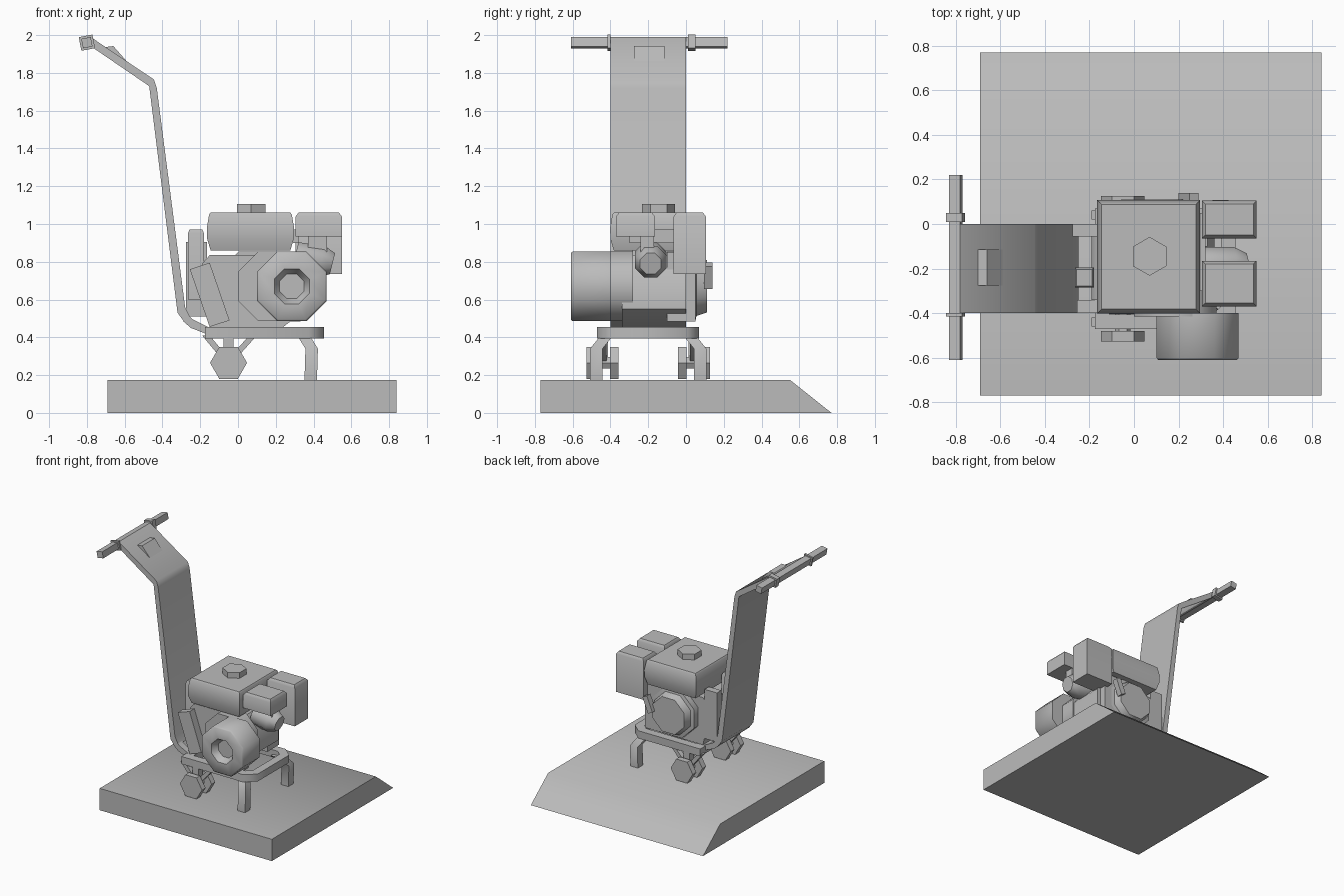
import bpy, bmesh, math
from mathutils import Vector

cube = bpy.data.objects.get("Cube")
if cube:
    bpy.data.objects.remove(cube)

GREY = (0.5, 0.5, 0.5, 1)
grey = bpy.data.materials.new("plain_grey")
grey.use_nodes = True
grey.diffuse_color = GREY
grey.node_tree.nodes["Principled BSDF"].inputs["Base Color"].default_value = GREY

MID = -0.2  # machine's own centre line in y


def loft(name, rings):
    """Skin a list of equal-length rings and cap both ends."""
    bm = bmesh.new()
    loops = [[bm.verts.new(p) for p in ring] for ring in rings]
    n = len(loops[0])
    for a, b in zip(loops, loops[1:]):
        for i in range(n):
            j = (i + 1) % n
            bm.faces.new((a[i], a[j], b[j], b[i]))
    bm.faces.new(loops[0][::-1])
    bm.faces.new(loops[-1])
    bmesh.ops.recalc_face_normals(bm, faces=bm.faces)
    mesh = bpy.data.meshes.new(name)
    bm.to_mesh(mesh)
    bm.free()
    mesh.materials.append(grey)
    ob = bpy.data.objects.new(name, mesh)
    bpy.context.collection.objects.link(ob)
    bpy.ops.object.select_all(action='DESELECT')
    ob.select_set(True)
    bpy.context.view_layer.objects.active = ob
    bpy.ops.object.shade_smooth_by_angle(angle=math.radians(50))
    return ob


def side_prism(name, pts, y0, y1):
    return loft(name, [[(x, y, z) for x, z in pts] for y in (y0, y1)])


def plan_prism(name, pts, z0, z1):
    return loft(name, [[(x, y, z) for x, y in pts] for z in (z0, z1)])


def box(name, x0, x1, y0, y1, z0, z1):
    return plan_prism(name, [(x0, y0), (x1, y0), (x1, y1), (x0, y1)], z0, z1)


def soft_box(name, x0, x1, y0, y1, levels):
    """Box whose sides step in by an amount at each (height, inset) level."""
    return loft(name, [[(x0 + d, y0 + d, z), (x1 - d, y0 + d, z),
                        (x1 - d, y1 - d, z), (x0 + d, y1 - d, z)] for z, d in levels])


def polygon(cx, cy, r, n, turn=0.0):
    return [(cx + r * math.cos(math.tau * (i + turn) / n),
             cy + r * math.sin(math.tau * (i + turn) / n)) for i in range(n)]


def turned(name, cx, cz, steps, n=8, turn=0.5):
    """Regular-sided body along y from (y, radius) steps."""
    return loft(name, [[(x, y, z) for x, z in polygon(cx, cz, r, n, turn)]
                       for y, r in steps])


def strut(name, points, w):
    """Square bar with level sections through the given points."""
    return loft(name, [[(x - w, y - w, z), (x + w, y - w, z),
                        (x + w, y + w, z), (x - w, y + w, z)] for x, y, z in points])


# Ground slab with a ramped rear edge
loft("ground_slab", [[(x, -0.77, 0), (x, 0.77, 0), (x, 0.55, 0.175), (x, -0.77, 0.175)]
                     for x in (-0.69, 0.84)])

# Bent handle plate and the two arms that tie it to the frame
side_prism("handle_plate", [(-0.80, 1.955), (-0.47, 1.73), (-0.32, 0.53), (-0.28, 0.475),
                            (-0.25, 0.50), (-0.28, 0.56), (-0.43, 1.72), (-0.445, 1.765),
                            (-0.78, 1.99)], -0.4, 0)
for side, y in (("front", -0.4), ("back", -0.055)):
    side_prism(side + "_handle_arm", [(-0.29, 0.485), (-0.25, 0.45), (-0.16, 0.415),
                                      (-0.16, 0.455), (-0.24, 0.495), (-0.26, 0.515)],
               y, y + 0.055)
side_prism("handle_control", [(-0.715, 1.935), (-0.66, 1.942), (-0.575, 1.845)], -0.275, -0.115)

# Cross grip with collars
TILT = 0.62
side_prism("cross_grip", polygon(-0.80, 1.96, 0.036, 4, TILT), -0.61, 0.22)
for side, y in (("front", -0.415), ("back", 0.01)):
    side_prism(side + "_grip_collar", polygon(-0.80, 1.96, 0.052, 4, TILT),
               y, y + (0.015 if side == "front" else 0.04))

# Engine frame: U-shaped rail with a cross bar
outer = [(-0.175, -0.27), (0.375, -0.27), (0.455, -0.2)]
inner = [(-0.175, -0.205), (0.35, -0.205), (0.39, -0.17)]


def mirrored(half):
    return [(x, MID + y) for x, y in half] + [(x, MID - y) for x, y in half[::-1]]


plan_prism("frame_rail", mirrored(outer) + mirrored(inner)[::-1], 0.395, 0.455)
box("frame_cross_bar", -0.175, -0.11, -0.41, 0.01, 0.395, 0.455)

# Legs, twin wheels and wheel struts on both sides
for side, s in (("front", -1), ("back", 1)):
    strut(side + "_leg", [(0.385, MID + s * 0.275, 0.175), (0.39, MID + s * 0.275, 0.34),
                          (0.34, MID + s * 0.21, 0.42)], 0.033)
    for label, off in (("inner", 0.18), ("outer", 0.303)):
        y = MID + s * off
        turned(f"{side}_{label}_wheel", -0.05, 0.265,
               [(y - 0.023, 0.098), (y + 0.023, 0.098)], 6, 0)
    y = MID + s * 0.24
    turned(side + "_axle", -0.05, 0.265, [(y - 0.05, 0.035), (y + 0.05, 0.035)], 6, 0)
    strut(side + "_wheel_post", [(-0.05, y, 0.26), (-0.05, y, 0.41)], 0.026)
    for label, x in (("left", 0.08), ("right", -0.17)):
        strut(f"{side}_{label}_wheel_strut", [(-0.05, y, 0.265), (x, y, 0.41)], 0.02)

# Engine block, front and back housings
side_prism("engine_block", [(-0.15, 0.455), (0.24, 0.455), (0.36, 0.55), (0.36, 0.72),
                            (0.27, 0.835), (-0.15, 0.835), (-0.19, 0.79), (-0.19, 0.62)],
           -0.34, 0.0)
turned("front_housing", 0.185, 0.67, [(-0.415, 0.2), (-0.28, 0.2)])
turned("starter_housing", 0.08, 0.67, [(-0.1, 0.2), (0.05, 0.2), (0.055, 0.17), (0.11, 0.15)])
box("rear_block", 0.1, 0.33, -0.1, 0.05, 0.485, 0.85)

# Drum with a recessed bore
turned("drive_drum", 0.285, 0.67, [(-0.4, 0.2), (-0.6, 0.2), (-0.61, 0.19), (-0.61, 0.1),
                                   (-0.56, 0.07)])

# Side panels and plug beside the cylinder
side_prism("tilted_panel", [(-0.255, 0.76), (-0.15, 0.795), (-0.045, 0.49), (-0.15, 0.455)],
           -0.4, -0.34)
box("upright_panel", -0.275, -0.165, -0.055, 0.0, 0.51, 0.905)
soft_box("plug_cap", -0.265, -0.18, -0.285, -0.195, [(0.6, 0), (0.95, 0), (0.97, 0.008)])

# Throttle lever on the rear
loft("throttle_lever", [[(x + dx, y, z + dz) for dx, dz in
                         ((-0.02, 0.01), (0.02, -0.01), (0.07, 0.11), (0.03, 0.13))
                         for x, z in ((0.22, 0.665),)] for y in (0.095, 0.14)])

# Fuel tank and cap
soft_box("fuel_tank", -0.165, 0.297, -0.402, 0.107,
         [(0.86, 0.02), (0.92, 0.002), (0.98, 0), (1.05, 0.012), (1.06, 0.02)])
plan_prism("fuel_cap", polygon(0.07, -0.145, 0.087, 6, 0.5), 1.06, 1.105)

# Intake boxes and the port under them
soft_box("front_intake_box", 0.305, 0.55, -0.37, -0.165,
         [(0.935, 0.0), (1.04, 0.0), (1.06, 0.015)])
soft_box("back_intake_box", 0.305, 0.55, -0.065, 0.105,
         [(0.735, 0.0), (1.04, 0.0), (1.06, 0.015)])
loft("intake_port", [[(x + 0.25 * b, -0.187 + a, z + b) for a, b in polygon(0, 0, r, 8, 0.5)]
                     for x, z, r in ((0.3, 0.82, 0.09), (0.44, 0.8, 0.09), (0.5, 0.79, 0.06))])
box("intake_neck", 0.37, 0.47, -0.24, -0.17, 0.8, 0.94)
box("intake_bracket", 0.29, 0.32, -0.3, 0.05, 0.9, 0.97)
